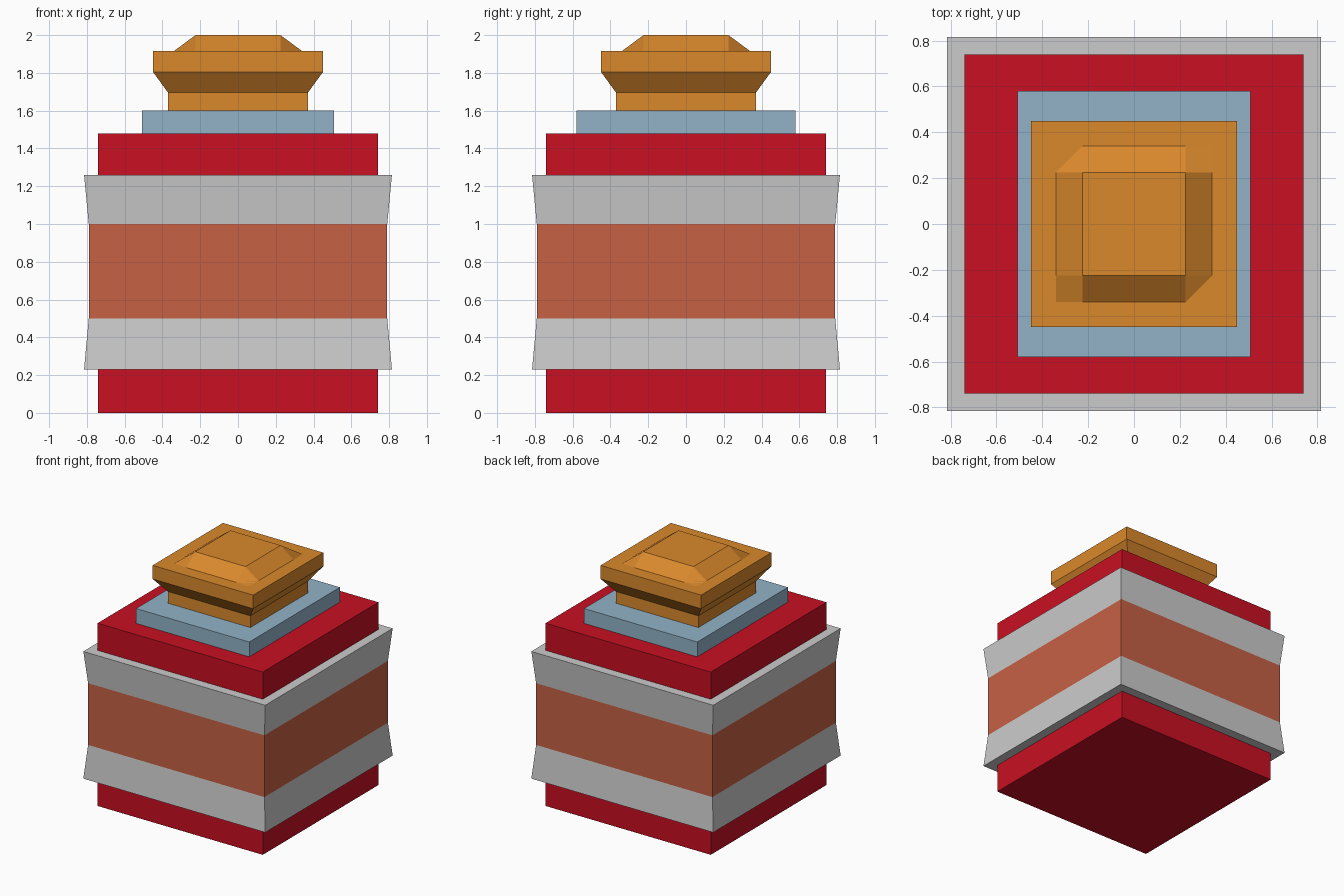
import bpy, bmesh

if "Cube" in bpy.data.objects:
    bpy.data.objects.remove(bpy.data.objects["Cube"])


def material(name, rgb):
    m = bpy.data.materials.new(name)
    m.diffuse_color = (*rgb, 1)
    m.use_nodes = True
    m.node_tree.nodes["Principled BSDF"].inputs["Base Color"].default_value = m.diffuse_color
    return m


RED = material("red", (0.58, 0.005, 0.016))
CLAY = material("clay", (0.57, 0.12, 0.06))
BLUE = material("pale_blue", (0.29, 0.45, 0.58))
ORANGE = material("orange", (0.70, 0.25, 0.025))


def finish(name, bm, mat):
    bmesh.ops.recalc_face_normals(bm, faces=bm.faces)
    me = bpy.data.meshes.new(name)
    bm.to_mesh(me)
    bm.free()
    if mat:
        me.materials.append(mat)
    ob = bpy.data.objects.new(name, me)
    bpy.context.collection.objects.link(ob)
    return ob


def stack(name, levels, mat=None):
    """Closed rectangular loft through (half_x, half_y, z) levels."""
    bm = bmesh.new()
    rings = [[bm.verts.new((sx * hx, sy * hy, z))
              for sx, sy in ((-1, -1), (1, -1), (1, 1), (-1, 1))]
             for hx, hy, z in levels]
    for a, b in zip(rings, rings[1:]):
        for i in range(4):
            j = (i + 1) % 4
            bm.faces.new((a[i], a[j], b[j], b[i]))
    bm.faces.new(rings[0][::-1])
    bm.faces.new(rings[-1])
    return finish(name, bm, mat)


def square(name, profile, mat=None):
    return stack(name, [(h, h, z) for h, z in profile], mat)


# Red foot and red upper step
square("foot", [(0.74, 0), (0.74, 0.23)], RED)
square("upper_step", [(0.74, 1.26), (0.74, 1.48)], RED)

# Flared grey bands around the clay-coloured middle
square("lower_band", [(0.815, 0.23), (0.79, 0.5)])
square("middle_block", [(0.79, 0.5), (0.79, 1.0)], CLAY)
square("upper_band", [(0.79, 1.0), (0.815, 1.26)])

# Blue rectangular plate
stack("plate", [(0.507, 0.58, 1.48), (0.507, 0.58, 1.6)], BLUE)

# Orange knob: neck, flare and slab
square("knob", [(0.37, 1.6), (0.37, 1.695), (0.45, 1.805), (0.45, 1.915)], ORANGE)

# Raised knob top: 3 x 3 grid with the centre lifted, leaving square corner facets
bm = bmesh.new()
steps = (-0.34, -0.225, 0.225, 0.34)
grid = [[bm.verts.new((x, y, 2.0 if abs(x) < 0.3 and abs(y) < 0.3 else 1.915))
         for y in steps] for x in steps]
for i in range(3):
    for j in range(3):
        bm.faces.new((grid[i][j], grid[i + 1][j], grid[i + 1][j + 1], grid[i][j + 1]))
top = finish("knob_top", bm, ORANGE)
if top.data.polygons[4].normal.z < 0:
    top.data.flip_normals()
